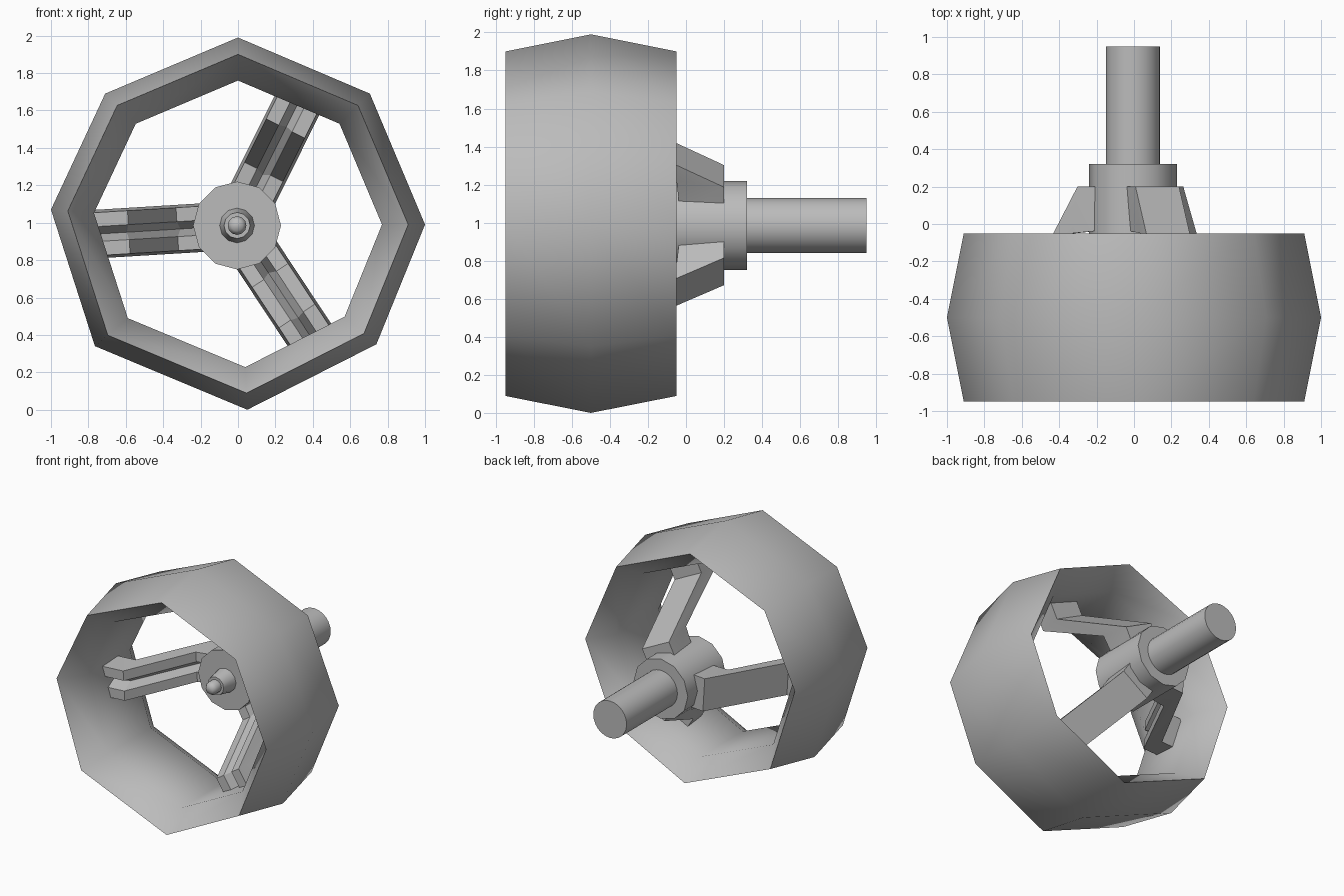
import bpy, bmesh, math
from mathutils import Vector

cube = bpy.data.objects.get("Cube")
if cube:
    bpy.data.objects.remove(cube, do_unlink=True)

grey = bpy.data.materials.new("plain_grey")
grey.use_nodes = True
GREY = (0.5, 0.5, 0.5, 1)
grey.diffuse_color = GREY
grey.node_tree.nodes["Principled BSDF"].inputs["Base Color"].default_value = GREY

AXLE = Vector((-0.005, 0, 0.985))


def loft(name, rings, closed=False, smooth=60):
    """Skin equal rings of points, capped at the ends or joined in a loop."""
    bm = bmesh.new()
    rows = [[bm.verts.new(p) for p in ring] for ring in rings]
    pairs = list(zip(rows, rows[1:]))
    if closed:
        pairs.append((rows[-1], rows[0]))
    else:
        bm.faces.new(rows[0])
        bm.faces.new(rows[-1])
    n = len(rows[0])
    for a, b in pairs:
        for i in range(n):
            j = (i + 1) % n
            bm.faces.new((a[i], a[j], b[j], b[i]))
    bmesh.ops.recalc_face_normals(bm, faces=bm.faces)
    mesh = bpy.data.meshes.new(name)
    bm.to_mesh(mesh)
    bm.free()
    mesh.materials.append(grey)
    obj = bpy.data.objects.new(name, mesh)
    bpy.context.collection.objects.link(obj)
    bpy.ops.object.select_all(action="DESELECT")
    obj.select_set(True)
    bpy.context.view_layer.objects.active = obj
    bpy.ops.object.shade_smooth_by_angle(angle=math.radians(smooth))
    return obj


def turned(name, profile, sides):
    """Turned part along y from (y, radius) steps."""
    rings = []
    for y, r in profile:
        turn = [math.tau * i / sides for i in range(sides)]
        rings.append([AXLE + Vector((r * math.sin(t), y, r * math.cos(t))) for t in turn])
    return loft(name, rings)


# Rim: slightly uneven eight-sided outline, crowned outside, bevelled inside
outline = [(0, 1), (0.705, 0.7), (1, 0), (0.74, -0.64),
           (0.05, -0.99), (-0.765, -0.65), (-1, 0.08), (-0.71, 0.7)]
section = [(-0.95, 0.91), (-0.5, 1), (-0.05, 0.91), (-0.24, 0.77), (-0.76, 0.77)]
loft("wheel_rim", [[(x * r, y, 0.99 + z * r) for x, z in outline] for y, r in section],
     closed=True)

# Hub, axle and stepped nose
turned("hub", [(-0.15, 0.235), (0.32, 0.235)], 12)
turned("axle_shaft", [(0.3, 0.145), (0.95, 0.145)], 24)
turned("hub_nose", [(-0.14, 0.095), (-0.27, 0.07), (-0.27, 0.05), (-0.32, 0.05), (-0.35, 0.03)], 12)

# Spokes: cranked bars with a V groove along the front
# Each station: front radius, front y, back radius, back y
stations = [(0.12, -0.03, 0.12, 0.2), (0.32, -0.05, 0.29, 0.2),
            (0.58, -0.58, 0.6, -0.4), (0.8, -0.58, 0.8, -0.4)]


def spoke(name, angle):
    out = Vector((math.cos(angle), 0, math.sin(angle)))
    side = Vector((-out.z, 0, out.x))
    rings = []
    for fr, fy, br, by in stations:
        front = AXLE + out * fr + Vector((0, fy, 0))
        back = AXLE + out * br + Vector((0, by, 0))
        groove = front.lerp(back, 0.55)
        rings.append([back + side * 0.13, front + side * 0.115, front + side * 0.04, groove,
                      front - side * 0.04, front - side * 0.115, back - side * 0.13])
    loft(name, rings, smooth=30)


for i, label in enumerate(("upper", "right", "lower")):
    spoke(label + "_spoke", math.radians(63.5 + 120 * i))
